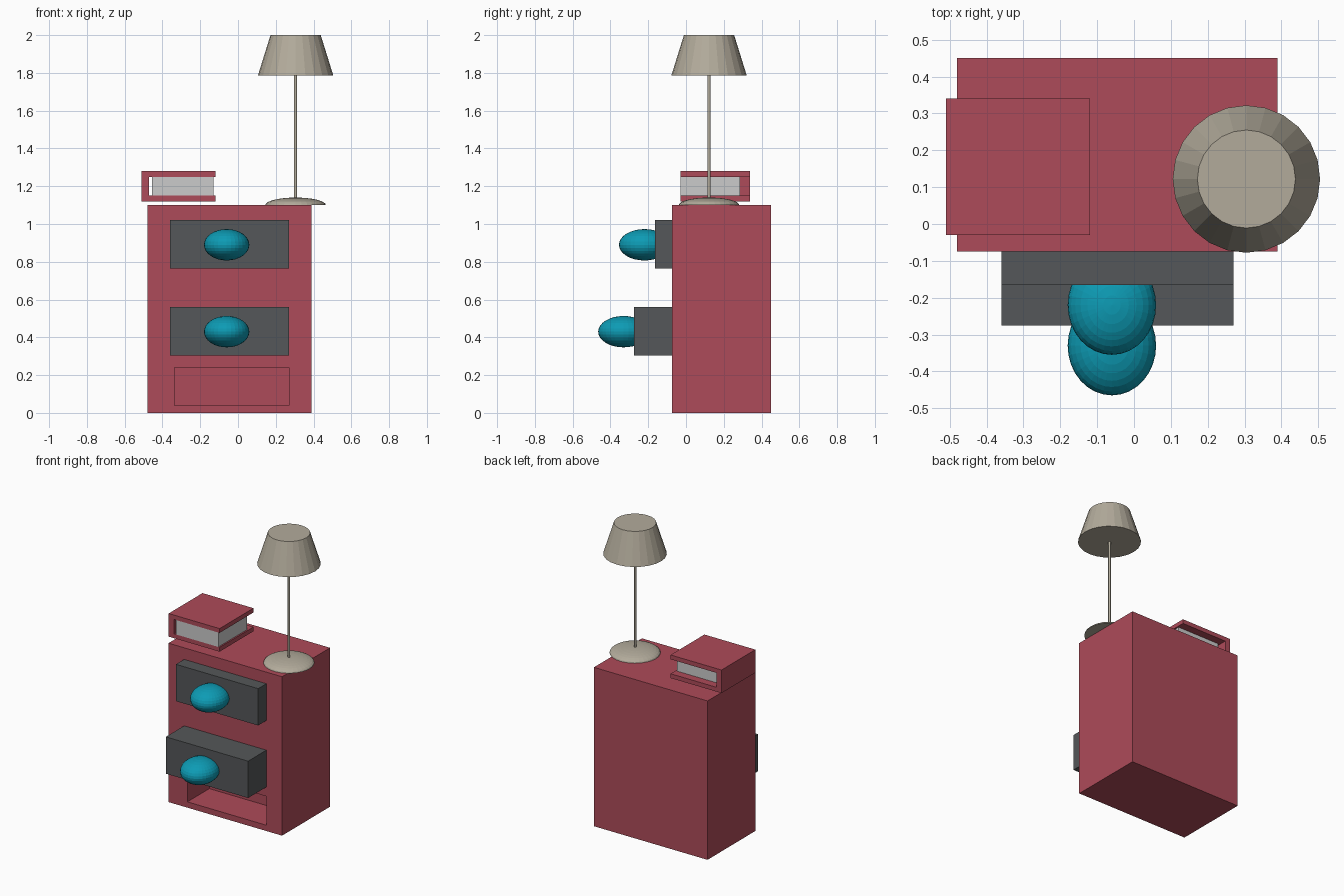
import bpy, bmesh
from mathutils import Matrix, Vector

if "Cube" in bpy.data.objects:
    bpy.data.objects.remove(bpy.data.objects["Cube"])


def material(name, rgb):
    m = bpy.data.materials.new(name)
    m.diffuse_color = (*rgb, 1)
    m.use_nodes = True
    m.node_tree.nodes["Principled BSDF"].inputs["Base Color"].default_value = m.diffuse_color
    return m


RED = material("red", (0.42, 0.07, 0.10))
DARK = material("dark_grey", (0.09, 0.095, 0.10))
TEAL = material("teal", (0.004, 0.33, 0.46))
BEIGE = material("beige", (0.45, 0.41, 0.33))


def finish(bm, name, mat=None):
    bmesh.ops.recalc_face_normals(bm, faces=bm.faces)
    me = bpy.data.meshes.new(name)
    bm.to_mesh(me)
    bm.free()
    if mat:
        me.materials.append(mat)
    ob = bpy.data.objects.new(name, me)
    bpy.context.collection.objects.link(ob)
    return ob


def box_bm(lo, hi):
    lo, hi = Vector(lo), Vector(hi)
    bm = bmesh.new()
    bmesh.ops.create_cube(bm, size=1, matrix=Matrix.LocRotScale((lo + hi) / 2, None, hi - lo))
    return bm


def ellipsoid_bm(center, radii, half=False):
    bm = bmesh.new()
    bmesh.ops.create_uvsphere(bm, u_segments=32, v_segments=16, radius=1)
    if half:
        geom = bm.verts[:] + bm.edges[:] + bm.faces[:]
        bmesh.ops.bisect_plane(bm, geom=geom, dist=1e-4, plane_co=(0, 0, 0),
                               plane_no=(0, 0, 1), clear_inner=True)
        bmesh.ops.holes_fill(bm, edges=[e for e in bm.edges if e.is_boundary], sides=0)
    bmesh.ops.transform(bm, matrix=Matrix.LocRotScale(Vector(center), None, Vector(radii)), verts=bm.verts)
    return bm


def cone(name, x, y, z0, z1, r0, r1, sides, mat):
    bm = bmesh.new()
    bmesh.ops.create_cone(bm, cap_ends=True, segments=sides, radius1=r0, radius2=r1, depth=z1 - z0,
                          matrix=Matrix.Translation((x, y, (z0 + z1) / 2)))
    return finish(bm, name, mat)


# Cabinet with an open compartment at the bottom of the front
bm = box_bm((-0.48, -0.075, 0), (0.39, 0.45, 1.10))
bm.normal_update()
front = min(bm.faces, key=lambda f: f.calc_center_median().y)
bmesh.ops.inset_region(bm, faces=[front], thickness=0.1)
for v in front.verts:
    v.co.x = -0.335 if v.co.x < -0.045 else 0.27
    v.co.z = 0.04 if v.co.z < 0.55 else 0.24
pushed = bmesh.ops.extrude_discrete_faces(bm, faces=[front])["faces"][0]
for v in pushed.verts:
    v.co.y += 0.24
finish(bm, "cabinet", RED)

# Drawers, each pulled out by a different amount, with egg-shaped knobs
for name, y, z0, z1 in (("upper", -0.165, 0.765, 1.02), ("lower", -0.275, 0.305, 0.56)):
    finish(box_bm((-0.36, y, z0), (0.27, 0.0, z1)), name + "_drawer", DARK)
    finish(ellipsoid_bm((-0.06, y - 0.055, z0 + 0.125), (0.12, 0.135, 0.083)), name + "_knob", TEAL)

# Book: C-shaped cover swept along y, with a page block inside
profile = [(-0.12, 1.12), (-0.51, 1.12), (-0.51, 1.28), (-0.12, 1.28),
           (-0.12, 1.25), (-0.47, 1.25), (-0.47, 1.15), (-0.12, 1.15)]
bm = bmesh.new()
face = bm.faces.new([bm.verts.new((x, -0.03, z)) for x, z in profile])
ext = bmesh.ops.extrude_face_region(bm, geom=[face], use_keep_orig=True)["geom"]
bmesh.ops.translate(bm, vec=(0, 0.37, 0), verts=[g for g in ext if isinstance(g, bmesh.types.BMVert)])
finish(bm, "book_cover", RED)
finish(box_bm((-0.455, -0.03, 1.15), (-0.13, 0.285, 1.25)), "book_pages")

# Lamp
LX, LY = 0.305, 0.122
finish(ellipsoid_bm((LX, LY, 1.10), (0.16, 0.16, 0.04), half=True), "lamp_base", BEIGE)
cone("lamp_pole", LX, LY, 1.12, 1.80, 0.008, 0.008, 16, BEIGE)
cone("lamp_shade", LX, LY, 1.785, 2.0, 0.2, 0.133, 24, BEIGE)
